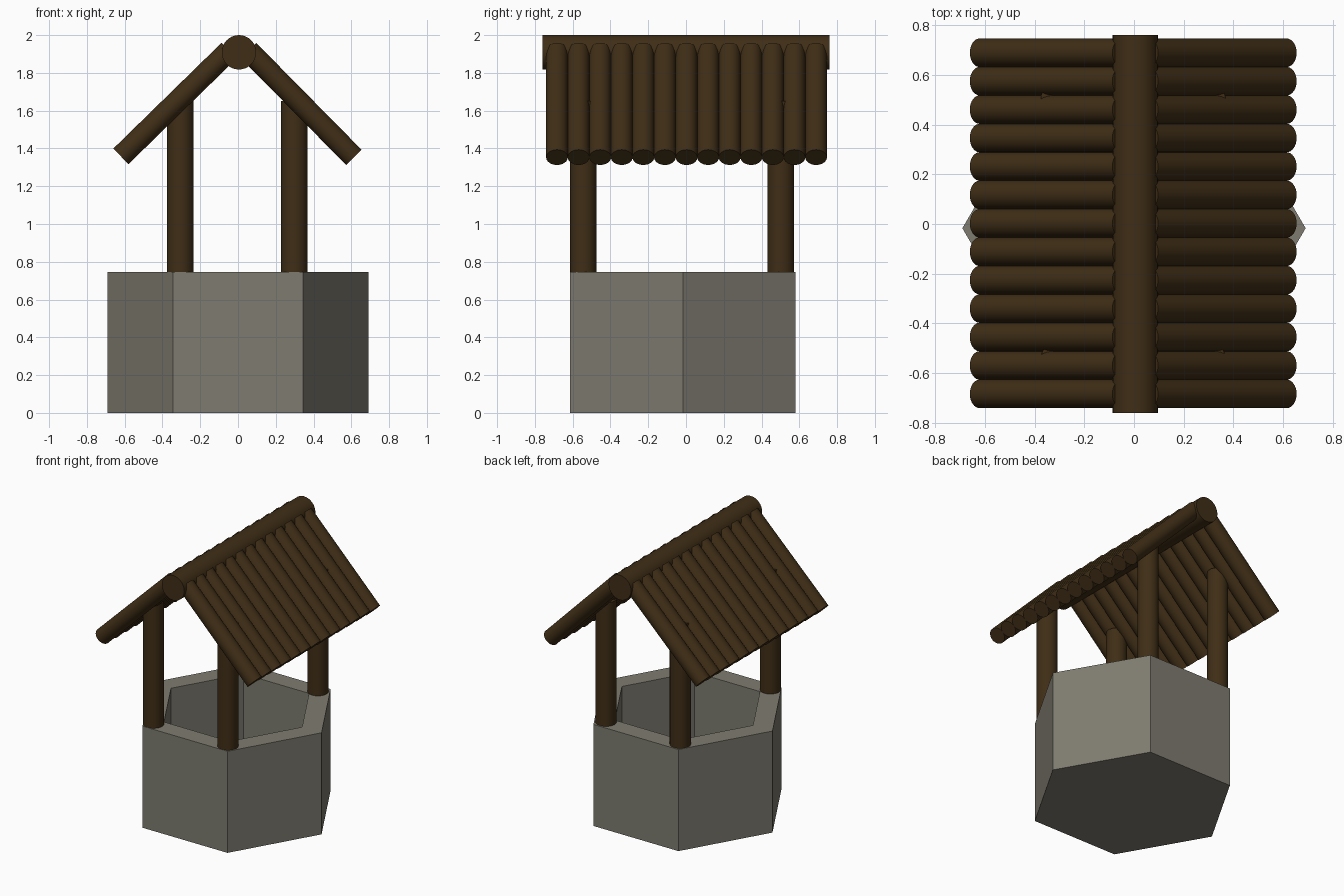
import bpy, bmesh, math
from mathutils import Vector

if "Cube" in bpy.data.objects:
    bpy.data.objects.remove(bpy.data.objects["Cube"])


def material(name, rgb):
    m = bpy.data.materials.new(name)
    m.diffuse_color = (*rgb, 1)
    m.use_nodes = True
    m.node_tree.nodes["Principled BSDF"].inputs["Base Color"].default_value = m.diffuse_color
    return m


wood = material("dark_wood", (0.05, 0.027, 0.008))
stone = material("stone", (0.21, 0.20, 0.16))


def log(name, start, end, radius, sides=32):
    """Smooth round log running between two points."""
    a, b = Vector(start), Vector(end)
    bpy.ops.mesh.primitive_cylinder_add(
        vertices=sides, radius=radius, depth=(b - a).length, location=(a + b) / 2,
        rotation=(b - a).to_track_quat('Z', 'Y').to_euler())
    ob = bpy.context.object
    ob.name = name
    ob.data.materials.append(wood)
    bpy.ops.object.shade_smooth_by_angle(angle=math.radians(40))
    return ob


# hexagonal stone basin: outer wall, flat rim, inner wall and floor
CY = -0.017
bm = bmesh.new()


def ring(r, z):
    return [bm.verts.new((r * math.cos(i * math.pi / 3),
                          CY + r * math.sin(i * math.pi / 3), z)) for i in range(6)]


rings = [ring(0.69, 0), ring(0.69, 0.745), ring(0.532, 0.745), ring(0.532, 0.1)]
for lo, hi in zip(rings, rings[1:]):
    for i in range(6):
        j = (i + 1) % 6
        bm.faces.new((lo[i], lo[j], hi[j], hi[i]))
bm.faces.new(rings[0][::-1])
bm.faces.new(rings[-1])
bmesh.ops.recalc_face_normals(bm, faces=bm.faces)
mesh = bpy.data.meshes.new("stone_basin")
bm.to_mesh(mesh)
bm.free()
mesh.materials.append(stone)
basin = bpy.data.objects.new("stone_basin", mesh)
bpy.context.collection.objects.link(basin)

# four posts standing on the rim
for side, x in (("left", -0.305), ("right", 0.298)):
    for end, y in (("front", -0.543), ("back", 0.502)):
        log(f"{end}_{side}_post", (x, y, 0.74), (x, y, 1.652), 0.07)

# ridge beam
log("ridge_beam", (0.005, -0.76, 1.909), (0.005, 0.76, 1.909), 0.091)

# two roof slopes of thirteen logs each
for i in range(13):
    y = -0.683 + i * 0.1143
    log(f"left_roof_log_{i + 1}", (-0.62, y, 1.358), (-0.047, y, 1.918), 0.0575)
    log(f"right_roof_log_{i + 1}", (0.613, y, 1.353), (0.056, y, 1.918), 0.0575)
